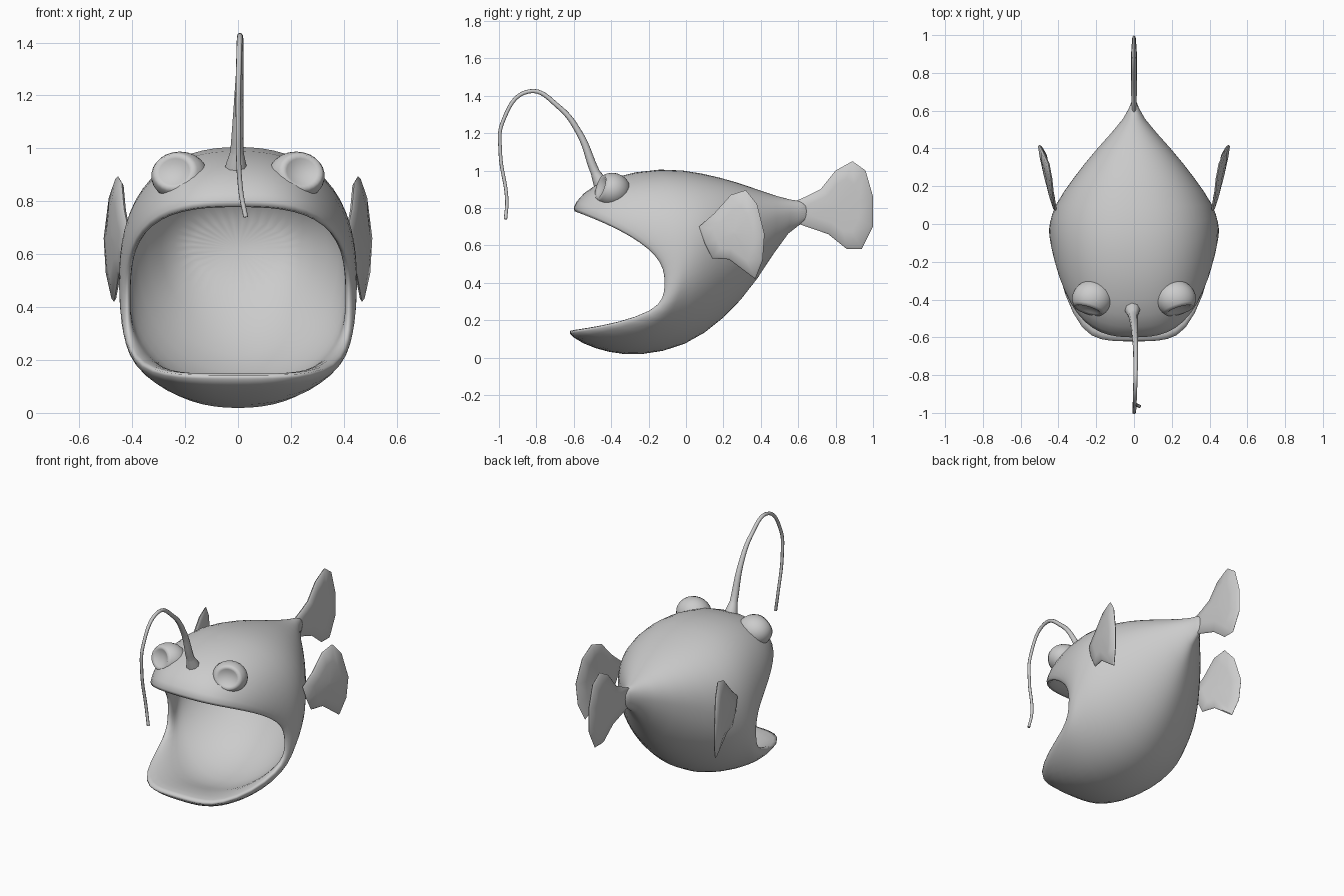
import bpy, bmesh, math
from mathutils import Vector, Matrix

if "Cube" in bpy.data.objects:
    bpy.data.objects.remove(bpy.data.objects["Cube"])

SEGS = 32


def finish(name, bm, subsurf=0, angle=180):
    bmesh.ops.recalc_face_normals(bm, faces=bm.faces)
    mesh = bpy.data.meshes.new(name)
    bm.to_mesh(mesh)
    bm.free()
    ob = bpy.data.objects.new(name, mesh)
    bpy.context.collection.objects.link(ob)
    if subsurf:
        mod = ob.modifiers.new("smooth", 'SUBSURF')
        mod.levels = mod.render_levels = subsurf
    select(ob)
    bpy.ops.object.shade_smooth_by_angle(angle=math.radians(angle))


def select(ob):
    bpy.ops.object.select_all(action='DESELECT')
    ob.select_set(True)
    bpy.context.view_layer.objects.active = ob


def bridge(bm, a, b):
    for i in range(len(a)):
        j = (i + 1) % len(a)
        bm.faces.new((a[i], a[j], b[j], b[i]))


# Body stations, lips to tail: top y,z / side x,y,z / bottom y,z
stations = [
    (-.615, .79, .425, -.115, .44, -.64, .135),
    (-.56, .88, .443, -.09, .45, -.56, .075),
    (-.42, .965, .452, -.04, .48, -.42, .025),
    (-.13, 1.022, .45, 0, .53, -.25, .005),
    (.1, .985, .425, .1, .58, 0, .055),
    (.27, .94, .325, .24, .63, .2, .2),
    (.4, .892, .2, .4, .71, .38, .4),
    (.57, .835, .035, .57, .78, .56, .715),
    (.66, .84, .015, .66, .78, .66, .71),
]


def ring(k, f=1, shift=0):
    """Loop at station k, squarer and more bent near the lips.
    f shrinks it about its middle for the mouth lining."""
    ty, tz, sx, sy, sz, by, bz = stations[k]
    pts = []
    for i in range(SEGS):
        a = math.tau * i / SEGS
        c, s = math.cos(a), math.sin(a)
        if s >= 0:
            n, p, ey, ez = 2 + 1.1 * .7 ** k, max(1, 2 - .15 * k), ty, tz
        else:
            n, p, ey, ez = 1.85 + 3.65 * .45 ** k, 1 + 4 * .72 ** k, by, bz
        r = (abs(c) ** n + abs(s) ** n) ** (-1 / n)
        v = min(1, abs(r * s))
        pts.append(Vector((sx * r * c * (1 + f) / 2,
                           sy + (ey - sy) * v ** p * f + shift,
                           sz + (ez - sz) * v * f)))
    return pts


# Body: one skin from the throat, out around the lips, back to the tail root
lining = [.94, .82, .83, .87, .85, .78]
rings = [ring(5, .25, .12)]
rings += [ring(k, lining[k]) for k in range(5, -1, -1)]
rings += [ring(k) for k in range(len(stations))]
bm = bmesh.new()
loops = [[bm.verts.new(p) for p in r] for r in rings]
for a, b in zip(loops, loops[1:]):
    bridge(bm, a, b)
bm.faces.new(loops[0])
bm.faces.new(loops[-1])
finish("body", bm, 1)


# Fins: side-view outline, thickened towards the middle like a lens
def fin(name, outline, surface, half=.016):
    bm = bmesh.new()
    cy = sum(p[0] for p in outline) / len(outline)
    cz = sum(p[1] for p in outline) / len(outline)

    def loop(scale, off):
        pts = [(cy + (y - cy) * scale, cz + (z - cz) * scale) for y, z in outline]
        return [bm.verts.new((surface(y, z) + off, y, z)) for y, z in pts]

    edge = loop(1, 0)
    for sgn in (1, -1):
        prev = edge
        for scale, t in ((.95, .55), (.6, .9), (.05, 1)):
            cur = loop(scale, sgn * half * t)
            bridge(bm, prev, cur)
            prev = cur
        bm.faces.new(prev)
    finish(name, bm, 0, 50)


tail = [(.57, .83), (.64, .86), (.72, .9), (.8, 1), (.89, 1.05), (.96, 1),
        (1, .86), (1, .7), (.94, .58), (.86, .58), (.76, .66), (.57, .725)]
fin("tail_fin", tail, lambda y, z: 0)

pectoral = [(.07, .7), (.15, .77), (.24, .87), (.32, .895), (.38, .82), (.42, .66),
            (.41, .52), (.37, .42), (.23, .525), (.14, .53), (.1, .61)]
for side, sx in (("right", 1), ("left", -1)):
    fin(side + "_pectoral_fin", pectoral,
        lambda y, z: sx * (.395 + .24 * (y - .07)
                           + .022 * (1 - ((z - .65) / .24) ** 2)))

    # Eye bump with a shallow dished front
    bm = bmesh.new()
    bmesh.ops.create_uvsphere(bm, u_segments=24, v_segments=16, radius=1)
    for v in bm.verts:
        if v.co.z > .72:
            v.co.z = .72 - (v.co.z - .72) * .8
    face = Vector((sx * .3, -.88, .28)).to_track_quat('Z', 'Y').to_matrix().to_4x4()
    bm.transform(Matrix.Translation((sx * .22, -.395, .895))
                 @ Matrix.Diagonal((.108, .098, .093, 1)) @ face)
    finish(side + "_eye_socket", bm)

# Lure stalk: tapered curve arching forward over the mouth
path = [(-.455, .93), (-.485, .99), (-.57, 1.2), (-.68, 1.34), (-.84, 1.423),
        (-.98, 1.26), (-.993, 1.1), (-.958, .84), (-.965, .74)]
curve = bpy.data.curves.new("lure_stalk", 'CURVE')
curve.dimensions = '3D'
curve.bevel_depth = .01
curve.bevel_resolution = 2
curve.resolution_u = 8
curve.use_fill_caps = True
spline = curve.splines.new('BEZIER')
spline.bezier_points.add(len(path) - 1)
for i, (bp, (y, z)) in enumerate(zip(spline.bezier_points, path)):
    bp.co = (.028 * (i / 8) ** 4 - .008 * math.cos(i), y, z)
    bp.radius = .9 + 3.2 * .5 ** i
    bp.handle_left_type = bp.handle_right_type = 'AUTO'
stalk = bpy.data.objects.new("lure_stalk", curve)
bpy.context.collection.objects.link(stalk)
select(stalk)
bpy.ops.object.convert(target='MESH')
bpy.ops.object.shade_smooth()
